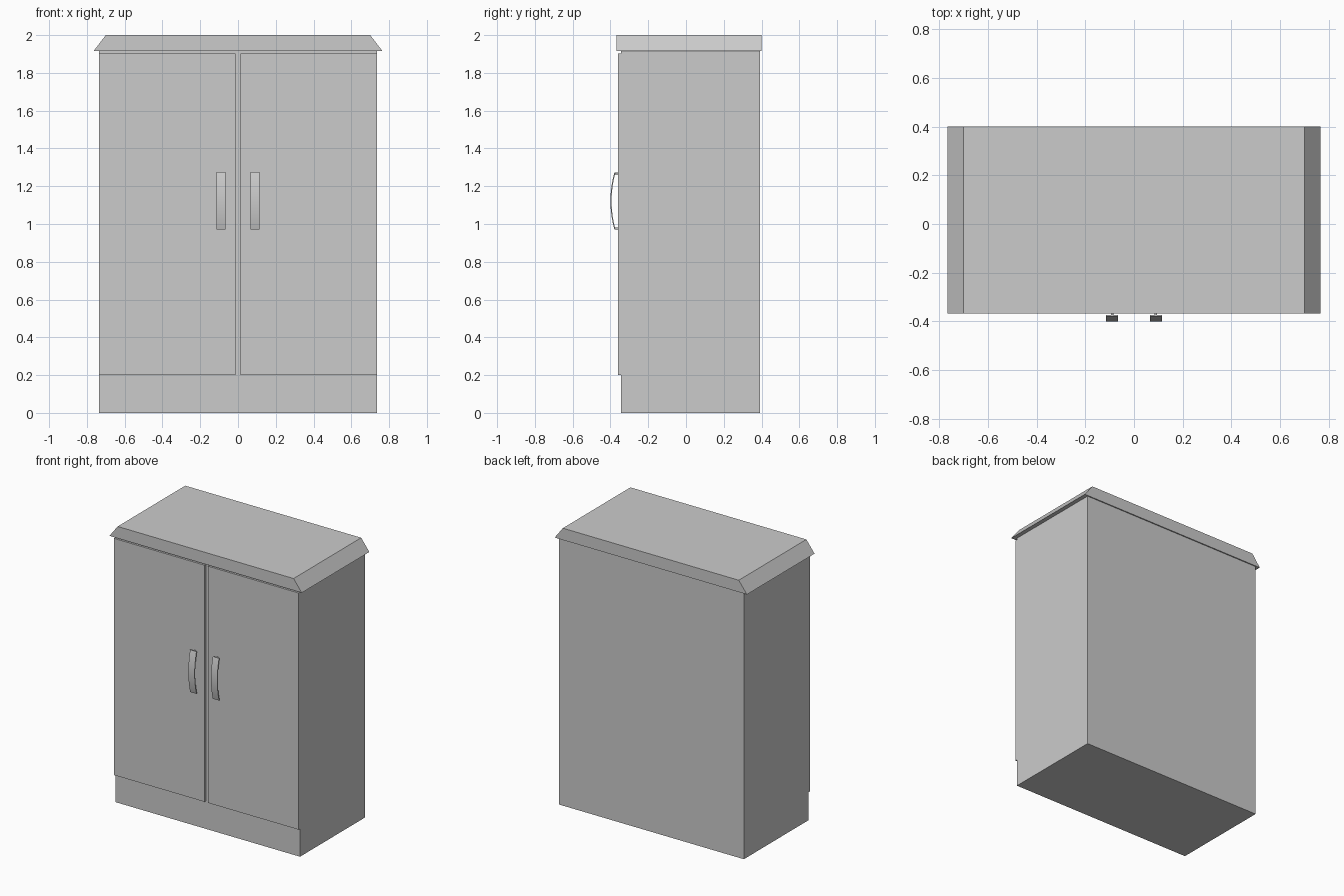
import bpy, bmesh, math
from mathutils import Matrix

if "Cube" in bpy.data.objects:
    bpy.data.objects.remove(bpy.data.objects["Cube"])


def finish(name, bm):
    bmesh.ops.recalc_face_normals(bm, faces=bm.faces)
    me = bpy.data.meshes.new(name)
    bm.to_mesh(me)
    bm.free()
    ob = bpy.data.objects.new(name, me)
    bpy.context.collection.objects.link(ob)
    return ob


def box(name, x0, x1, y0, y1, z0, z1):
    bm = bmesh.new()
    bmesh.ops.create_cube(bm, size=1)
    bmesh.ops.scale(bm, vec=(x1 - x0, y1 - y0, z1 - z0), verts=bm.verts)
    bmesh.ops.translate(bm, vec=((x0 + x1) / 2, (y0 + y1) / 2, (z0 + z1) / 2), verts=bm.verts)
    return finish(name, bm)


def extrude(name, points, vec):
    bm = bmesh.new()
    face = bm.faces.new([bm.verts.new(p) for p in points])
    out = bmesh.ops.extrude_face_region(bm, geom=[face], use_keep_orig=True)
    verts = [g for g in out["geom"] if isinstance(g, bmesh.types.BMVert)]
    bmesh.ops.translate(bm, vec=vec, verts=verts)
    return finish(name, bm)


# Carcass with plinth
box("cabinet_body", -0.735, 0.735, -0.345, 0.392, 0, 1.917)

# Top with sloped ends
extrude("cabinet_top",
        [(-0.765, -0.368, 1.915), (0.765, -0.368, 1.915), (0.70, -0.368, 2), (-0.70, -0.368, 2)],
        (0, 0.768, 0))

# Arched handle strap profile in the YZ plane
N, MID, HALF, THICK = 16, 1.122, 0.152, 0.006


def arc(depth, half):
    for i in range(N + 1):
        t = -1 + 2 * i / N
        yield depth + 0.021 * t * t, MID + half * t


strap = list(arc(-0.40, HALF)) + list(arc(-0.40 + THICK, HALF - 0.001))[::-1]

for side, label in ((-1, "left"), (1, "right")):
    # Door
    a, b = sorted((side * 0.013, side * 0.735))
    box(f"{label}_door", a, b, -0.36, -0.345, 0.2, 1.902)

    # Handle strap
    cx = side * 0.09
    handle = extrude(f"{label}_handle", [(cx - 0.025, y, z) for y, z in strap], (0.05, 0, 0))
    bpy.context.view_layer.objects.active = handle
    handle.select_set(True)
    bpy.ops.object.shade_smooth_by_angle(angle=math.radians(30))
    handle.select_set(False)

    # Handle pegs
    for end, z in (("lower", MID - 0.146), ("upper", MID + 0.146)):
        bm = bmesh.new()
        bmesh.ops.create_cone(bm, cap_ends=True, segments=12, radius1=0.005, radius2=0.005, depth=0.024,
                              matrix=Matrix.Translation((cx, -0.367, z)) @ Matrix.Rotation(math.pi / 2, 4, 'X'))
        finish(f"{label}_handle_{end}_peg", bm)
